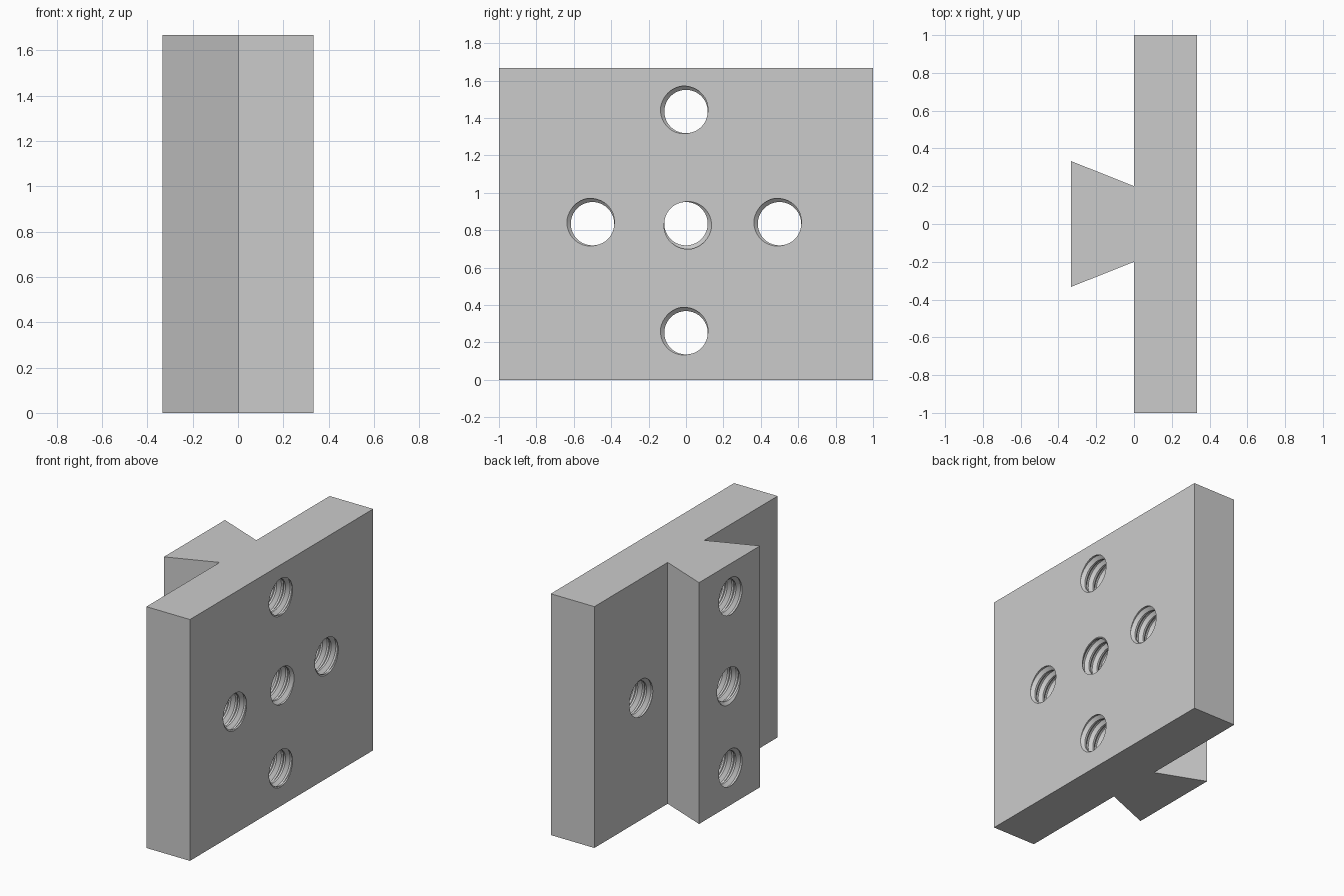
import bpy, bmesh, math
from mathutils import Vector

cube = bpy.data.objects.get("Cube")
if cube:
    bpy.data.objects.remove(cube, do_unlink=True)

HEIGHT = 1.667
HALF = 0.333
MINOR, MAJOR, PITCH = 0.116, 0.138, 0.0667
SIDES = 40

grey = bpy.data.materials.new("machined grey")
grey.use_nodes = True
colour = (0.6, 0.6, 0.6, 1)
grey.diffuse_color = colour
grey.node_tree.nodes["Principled BSDF"].inputs["Base Color"].default_value = colour


def make_object(name, bm):
    bmesh.ops.recalc_face_normals(bm, faces=bm.faces)
    mesh = bpy.data.meshes.new(name)
    bm.to_mesh(mesh)
    bm.free()
    mesh.materials.append(grey)
    obj = bpy.data.objects.new(name, mesh)
    bpy.context.collection.objects.link(obj)
    return obj


def thread_cutter(name, y, z, start, end, phase):
    """Closed screw-shaped solid along x: a helical strip with fanned ends."""
    profile = [(0, MINOR), (0.2, MINOR), (0.5, MAJOR), (0.7, MAJOR)]
    steps = SIDES * math.ceil((end - start) / PITCH)
    bm = bmesh.new()
    rows = []
    for n in range(steps + SIDES + 1):
        a = math.tau * n / SIDES + phase
        rows.append([bm.verts.new((start + PITCH * (n / SIDES + t),
                                   y + r * math.cos(a), z + r * math.sin(a)))
                     for t, r in profile])
    for n in range(steps):
        here = rows[n] + [rows[n + SIDES][0]]
        after = rows[n + 1] + [rows[n + 1 + SIDES][0]]
        for m in range(len(profile)):
            bm.faces.new((here[m], after[m], after[m + 1], here[m + 1]))
    bmesh.ops.delete(bm, geom=[v for v in bm.verts if not v.link_faces], context='VERTS')
    rims = [e for e in bm.edges if e.is_boundary]
    middle = (start + end) / 2
    for side in (-1, 1):
        rim = [e for e in rims if (e.verts[0].co.x - middle) * side > 0]
        xs = [v.co.x for e in rim for v in e.verts]
        centre = bm.verts.new(Vector((sum(xs) / len(xs), y, z)))
        for e in rim:
            bm.faces.new((e.verts[0], e.verts[1], centre))
    obj = make_object(name, bm)
    obj.hide_render = True
    return obj


# Plate with a dovetail rail, drawn as one outline and extruded upward
half_outline = [(HALF, 1), (0, 1), (0, 0.2), (-HALF, HALF)]
outline = half_outline + [(x, -y) for x, y in reversed(half_outline)]
bm = bmesh.new()
base = bm.faces.new([bm.verts.new((x, y, 0)) for x, y in outline])
top = bmesh.ops.extrude_face_region(bm, geom=[base])
bmesh.ops.translate(bm, vec=(0, 0, HEIGHT),
                    verts=[g for g in top["geom"] if isinstance(g, bmesh.types.BMVert)])
plate = make_object("dovetail_plate", bm)

# Five threaded holes: three through the rail, two through the plate alone
holes = [("top", 0, 1.435, -HALF, 0), ("middle", 0, 0.835, -HALF, math.pi),
         ("bottom", 0, 0.252, -HALF, 0),
         ("left", -0.5, 0.835, 0, 0), ("right", 0.5, 0.835, 0, 0)]
cutters = []
for label, y, z, back, phase in holes:
    cutter = thread_cutter(label + "_thread_cutter", y, z,
                           back - 2 * PITCH, HALF + PITCH, phase)
    cut = plate.modifiers.new(label + "_threaded_hole", 'BOOLEAN')
    cut.operation = 'DIFFERENCE'
    cut.solver = 'EXACT'
    cut.object = cutter
    cutters.append(cutter)

# Apply the cuts and remove the cutters
bpy.ops.object.select_all(action='DESELECT')
plate.select_set(True)
bpy.context.view_layer.objects.active = plate
for cut in list(plate.modifiers):
    bpy.ops.object.modifier_apply(modifier=cut.name)
for cutter in cutters:
    bpy.data.objects.remove(cutter, do_unlink=True)
bpy.ops.object.shade_smooth_by_angle(angle=math.radians(25))
